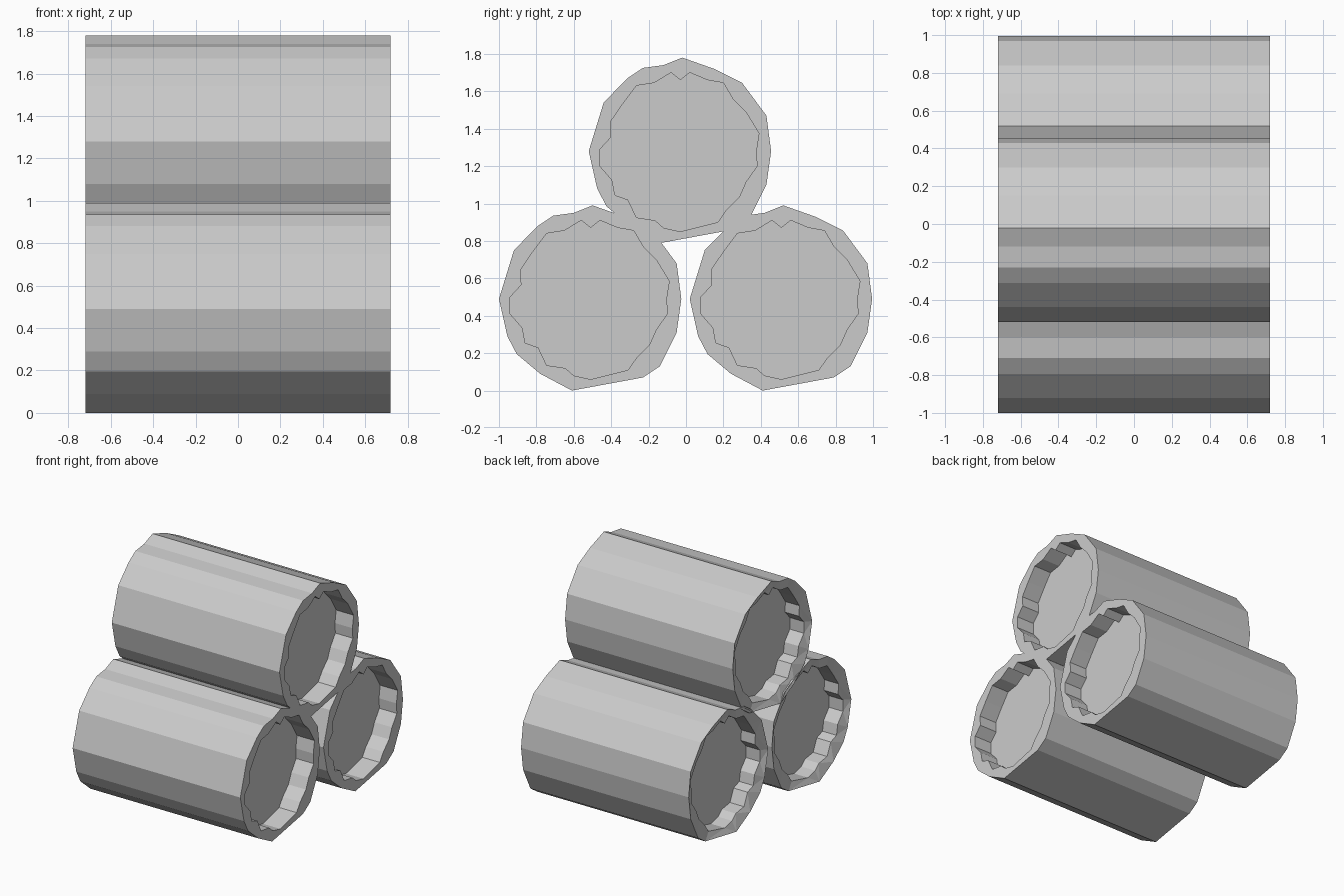
import bpy, bmesh

if "Cube" in bpy.data.objects:
    bpy.data.objects.remove(bpy.data.objects["Cube"])

HALF = 0.72      # half length of a log
DEPTH = 0.15     # recess depth of the cut ends

# bark outline (y, z), clockwise from the top
BARK = [(.01, .50), (.18, .44), (.33, .365), (.46, .19), (.485, 0), (.46, -.18),
        (.37, -.36), (.28, -.42), (-.10, -.49), (-.27, -.40), (-.395, -.295),
        (-.445, -.20), (-.49, 0), (-.41, .26), (-.283, .39), (-.20, .445), (-.09, .46)]

# jagged inner rim of the cut end, counter-clockwise from the top
RIM = [(.05, .42), (0, .38), (-.05, .42), (-.14, .365), (-.235, .35), (-.31, .25),
       (-.375, .155), (-.37, .075), (-.43, .01), (-.43, -.08), (-.365, -.155),
       (-.35, -.235), (-.28, -.26), (-.235, -.355), (-.135, -.37), (-.09, -.41),
       (0, -.43), (.20, -.38), (.245, -.315), (.315, -.245), (.35, -.165),
       (.41, -.08), (.405, 0), (.42, .095), (.35, .21), (.28, .28), (.23, .365),
       (.145, .38)]


def ring(bm, pts, x):
    return [bm.verts.new((x, y, z)) for y, z in pts]


def loop_edges(bm, vs):
    out = []
    for i in range(len(vs)):
        pair = (vs[i - 1], vs[i])
        out.append(bm.edges.get(pair) or bm.edges.new(pair))
    return out


def wall(bm, a, b):
    for i in range(len(a)):
        bm.faces.new((a[i - 1], a[i], b[i], b[i - 1]))


def log(name, y, z):
    bm = bmesh.new()
    # bark wall
    ends = [ring(bm, BARK, s * HALF) for s in (-1, 1)]
    wall(bm, *ends)
    for s, outer in zip((-1, 1), ends):
        # recessed cut end: rim face, jagged wall, wood disc
        inner = ring(bm, RIM, s * HALF)
        edges = loop_edges(bm, outer) + loop_edges(bm, inner)
        bmesh.ops.triangle_fill(bm, edges=edges, use_beauty=True, normal=(s, 0, 0))
        disc = ring(bm, RIM, s * (HALF - DEPTH))
        wall(bm, inner, disc)
        bm.faces.new(disc)
        # the left rim slopes slightly inward
        if s < 0:
            for v in inner:
                v.co.x += 0.03
    bmesh.ops.recalc_face_normals(bm, faces=bm.faces[:])
    me = bpy.data.meshes.new(name)
    bm.to_mesh(me)
    bm.free()
    ob = bpy.data.objects.new(name, me)
    ob.location = (0, y, z)
    bpy.context.collection.objects.link(ob)


# stack of three logs
log("front_log", -.51, .49)
log("back_log", .51, .49)
log("top_log", -.03, 1.28)
